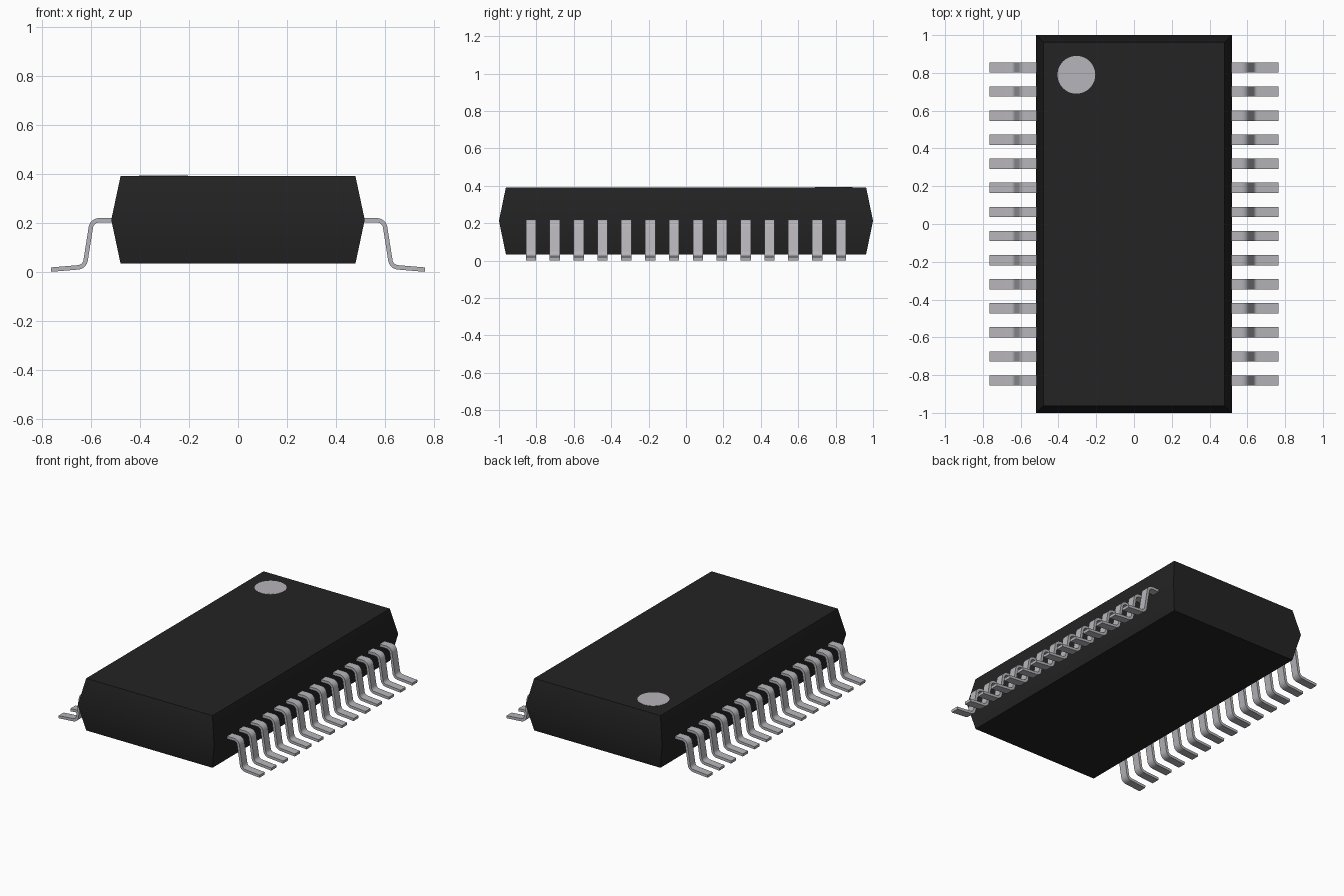
import bpy, bmesh, math
from mathutils import Vector

if "Cube" in bpy.data.objects:
    bpy.data.objects.remove(bpy.data.objects["Cube"])


def material(name, rgb):
    m = bpy.data.materials.new(name)
    m.diffuse_color = (*rgb, 1)
    m.use_nodes = True
    m.node_tree.nodes["Principled BSDF"].inputs["Base Color"].default_value = m.diffuse_color
    return m


BLACK = material("black plastic", (0.017, 0.017, 0.017))
SILVER = material("silver metal", (0.47, 0.46, 0.49))


def finish(bm, name, mat):
    bmesh.ops.recalc_face_normals(bm, faces=bm.faces)
    me = bpy.data.meshes.new(name)
    bm.to_mesh(me)
    bm.free()
    me.materials.append(mat)
    ob = bpy.data.objects.new(name, me)
    bpy.context.collection.objects.link(ob)
    bpy.ops.object.select_all(action='DESELECT')
    ob.select_set(True)
    bpy.context.view_layer.objects.active = ob
    bpy.ops.object.shade_smooth_by_angle(angle=math.radians(30))
    return ob


# Package body: three rectangular sections, widest at the seam
bm = bmesh.new()
rings = []
for hx, hy, z in ((0.48, 0.963, 0.034), (0.518, 1.0, 0.213), (0.48, 0.963, 0.392)):
    rings.append([bm.verts.new((sx * hx, sy * hy, z))
                  for sx, sy in ((-1, -1), (1, -1), (1, 1), (-1, 1))])
for a, b in zip(rings, rings[1:]):
    for i in range(4):
        j = (i + 1) % 4
        bm.faces.new((a[i], a[j], b[j], b[i]))
bm.faces.new(rings[0])
bm.faces.new(rings[-1])
finish(bm, "package_body", BLACK)

# Pin one marker: thin disc on the top
bm = bmesh.new()
bmesh.ops.create_cone(bm, cap_ends=True, segments=48, radius1=0.1, radius2=0.1, depth=0.004)
bmesh.ops.translate(bm, verts=bm.verts, vec=(-0.305, 0.79, 0.3915))
finish(bm, "pin_one_marker", SILVER)


# Lead centreline with rounded bends
def rounded(points, radius, steps=8):
    path = [points[0]]
    for p, c, n in zip(points, points[1:], points[2:]):
        u, v = (p - c).normalized(), (n - c).normalized()
        half = u.angle(v) / 2
        centre = c + (u + v).normalized() * radius / math.sin(half)
        a = c + u * radius / math.tan(half) - centre
        b = c + v * radius / math.tan(half) - centre
        sweep = a.angle_signed(b)
        for i in range(steps + 1):
            t = -sweep * i / steps
            path.append(centre + Vector((a.x * math.cos(t) - a.y * math.sin(t),
                                         a.x * math.sin(t) + a.y * math.cos(t))))
    return path + [points[-1]]


WIDTH, THICK, PITCH, COUNT = 0.055, 0.018, 0.1275, 14
centre_line = rounded([Vector(p) for p in
                       ((0.48, 0.211), (0.597, 0.211), (0.627, 0.021), (0.764, 0.0095))], 0.034)


def add_lead(bm, side, y):
    sections = []
    for i, p in enumerate(centre_line):
        d = (centre_line[min(i + 1, len(centre_line) - 1)] - centre_line[max(i - 1, 0)]).normalized()
        n = Vector((-d.y, d.x)) * THICK / 2
        sections.append([bm.verts.new((side * q.x, y + w, q.y))
                         for q, w in ((p + n, -WIDTH / 2), (p + n, WIDTH / 2),
                                      (p - n, WIDTH / 2), (p - n, -WIDTH / 2))])
    for a, b in zip(sections, sections[1:]):
        for i in range(4):
            j = (i + 1) % 4
            bm.faces.new((a[i], a[j], b[j], b[i]))
    bm.faces.new(sections[0])
    bm.faces.new(sections[-1])


# Rows of bent leads along both long sides
for name, side in (("right_leads", 1), ("left_leads", -1)):
    bm = bmesh.new()
    for k in range(COUNT):
        add_lead(bm, side, (k - (COUNT - 1) / 2) * PITCH)
    finish(bm, name, SILVER)
